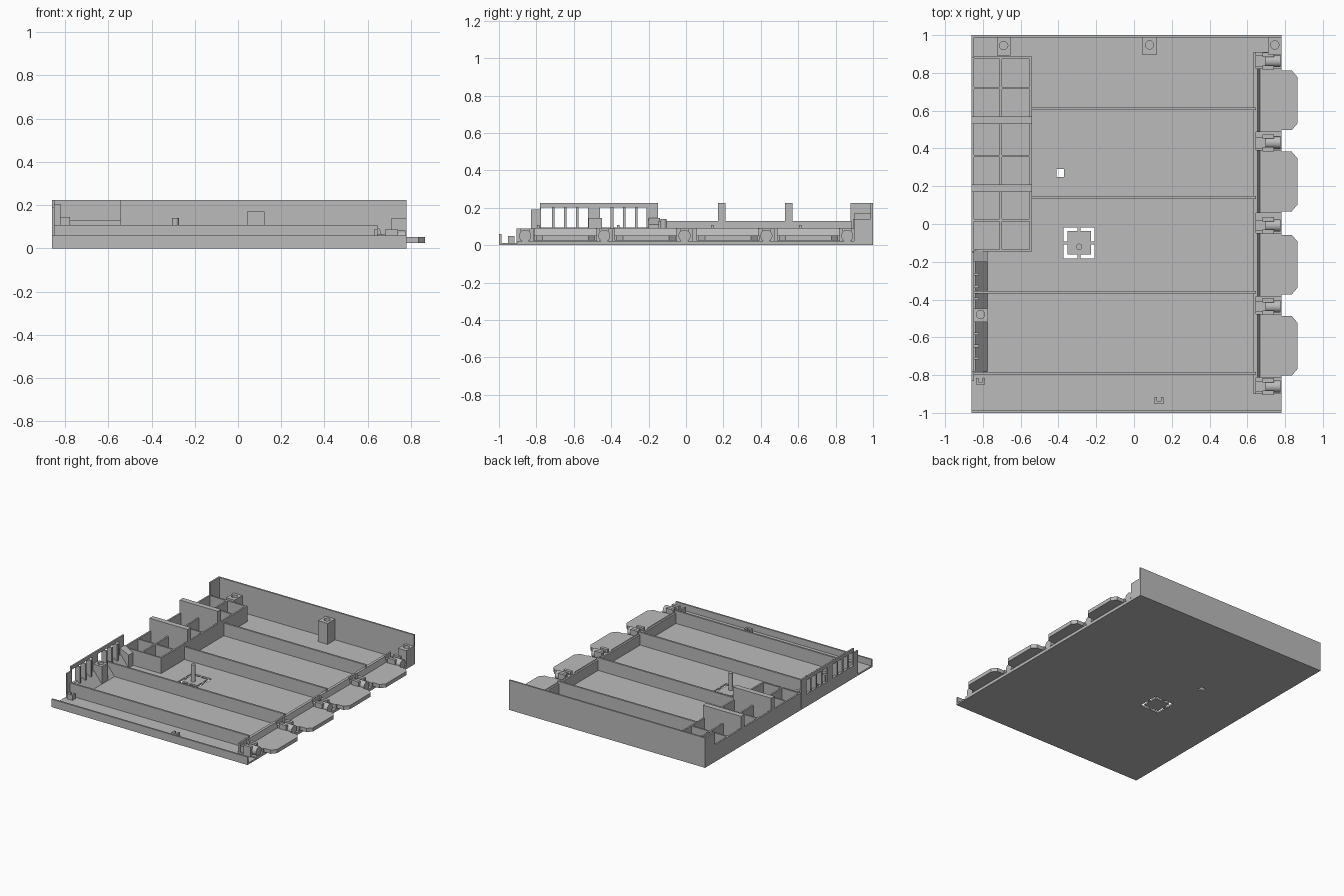
import bpy, bmesh, math
from mathutils import Matrix, Vector

old = bpy.data.objects.get("Cube")
if old:
    bpy.data.objects.remove(old)

grey = bpy.data.materials.new("plain grey")
grey.use_nodes = True
GREY = (0.5, 0.5, 0.5, 1)
grey.diffuse_color = GREY
grey.node_tree.nodes["Principled BSDF"].inputs["Base Color"].default_value = GREY


def finish(name, bm):
    bmesh.ops.recalc_face_normals(bm, faces=bm.faces)
    mesh = bpy.data.meshes.new(name)
    bm.to_mesh(mesh)
    bm.free()
    mesh.materials.append(grey)
    ob = bpy.data.objects.new(name, mesh)
    bpy.context.scene.collection.objects.link(ob)
    return ob


def add_box(bm, x0, x1, y0, y1, z0, z1):
    mat = Matrix.Translation(((x0 + x1) / 2, (y0 + y1) / 2, (z0 + z1) / 2))
    mat = mat @ Matrix.Diagonal((x1 - x0, y1 - y0, z1 - z0, 1))
    bmesh.ops.create_cube(bm, size=1, matrix=mat)


def boxes(name, *dims):
    bm = bmesh.new()
    for d in dims:
        add_box(bm, *d)
    return finish(name, bm)


def cylinder(name, centre, radius, length, along_x=False):
    bm = bmesh.new()
    mat = Matrix.Translation(centre)
    if along_x:
        mat = mat @ Matrix.Rotation(math.pi / 2, 4, 'Y')
    bmesh.ops.create_cone(bm, cap_ends=True, segments=24, radius1=radius,
                          radius2=radius, depth=length, matrix=mat)
    ob = finish(name, bm)
    for p in ob.data.polygons:
        p.use_smooth = len(p.vertices) == 4
    return ob


def prism(name, points, direction):
    """Extrude a closed outline of 3D points along a direction."""
    bm = bmesh.new()
    face = bm.faces.new([bm.verts.new(p) for p in points])
    new = bmesh.ops.extrude_face_region(bm, geom=[face])["geom"]
    verts = [g for g in new if isinstance(g, bmesh.types.BMVert)]
    bmesh.ops.translate(bm, verts=verts, vec=Vector(direction))
    return finish(name, bm)


def cut(ob, cutter):
    """Subtract a cutter, keep the result, drop the cutter."""
    cutter.hide_render = True
    mod = ob.modifiers.new("cut", 'BOOLEAN')
    mod.operation = 'DIFFERENCE'
    mod.solver = 'EXACT'
    mod.object = cutter
    bpy.context.view_layer.update()
    graph = bpy.context.evaluated_depsgraph_get()
    mesh = bpy.data.meshes.new_from_object(ob.evaluated_get(graph))
    ob.modifiers.clear()
    ob.data = mesh
    bpy.data.objects.remove(cutter)


LEFT, RIGHT, T = -0.86, 0.78, 0.012

# Floor with a square hole and the slots around a press button
floor = boxes("floor", (LEFT, RIGHT, -1, 1, 0, T))
slots = [(-0.41, -0.37, 0.25, 0.29, -0.1, 0.1)]
bx, by, outer, inner, bridge = -0.29, -0.1, 0.082, 0.062, 0.008
for sx in (-1, 1):
    for sy in (-1, 1):
        for ax, ay in ((inner, bridge), (bridge, inner)):
            xs = sorted((bx + sx * ax, bx + sx * outer))
            ys = sorted((by + sy * ay, by + sy * outer))
            slots.append((*xs, *ys, -0.1, 0.1))
for s in slots:
    cut(floor, boxes("slot_cutter", s))
cylinder("button_pin", (bx, -0.12, 0.075), 0.016, 0.13)

# Outer walls
boxes("front_wall", (LEFT, RIGHT, -1, -0.987, 0, 0.06))
boxes("back_wall", (LEFT, RIGHT, 0.987, 1, 0, 0.225))
boxes("back_corner_return", (LEFT, LEFT + T, 0.88, 0.99, 0, 0.225))

# Long dividers between the bays
for y, x0 in ((0.61, -0.545), (0.14, -0.545), (-0.362, -0.85), (-0.79, -0.85)):
    boxes("bay_divider", (x0, 0.645, y - 0.007, y + 0.007, 0, 0.108))

# Compartment tray on the left side
TOP = 0.13
tray = [(x, x + T, -0.14, 0.88, 0, TOP) for x in (LEFT, -0.711, -0.553)]
for y in (-0.14, 0.02, 0.36, 0.72, 0.88):
    tray.append((LEFT, -0.541, y - 0.006, y + 0.006, 0, TOP))
boxes("compartment_tray", *tray)
for y in (0.19, 0.55):
    boxes("tall_partition", (LEFT, -0.541, y - 0.02, y + 0.02, 0, 0.225))

# Vented plate with fins beside the slots
vent = boxes("vent_plate", (LEFT, LEFT + T, -0.78, -0.15, 0, 0.225))
fins = []
for start in (-0.775, -0.46):
    cut(vent, boxes("vent_cutter", (-1, -0.8, start, start + 0.25, 0.095, 0.2)))
    for i in (1, 2, 3):
        y = start + 0.0645 * i
        fins.append((LEFT, -0.82, y - 0.007, y + 0.007, 0.08, 0.205))
boxes("vent_fins", *fins)
prism("vent_ramp", [(-0.85, -0.78, T), (-0.85, -0.78, 0.095),
                    (-0.84, -0.78, 0.095), (-0.775, -0.78, T)], (0, 0.58, 0))
prism("rear_gusset", [(-0.85, -0.2, 0), (-0.85, -0.2, 0.145),
                      (-0.775, -0.2, 0.11), (-0.775, -0.2, 0)], (0, 0.06, 0))
prism("front_gusset", [(LEFT, -0.83, 0), (LEFT, -0.83, 0.19),
                       (LEFT, -0.78, 0.19), (LEFT, -0.78, 0)], (T, 0, 0))

# Screw bosses with blind holes
for x, y, w, d, h in ((-0.69, 0.94, 0.035, 0.047, 0.14), (0.082, 0.943, 0.04, 0.046, 0.17),
                      (0.745, 0.943, 0.035, 0.046, 0.14), (-0.813, -0.484, 0.037, 0.036, 0.145)):
    boss = boxes("screw_boss", (x - w, x + w, y - d, y + d, 0, h))
    cut(boss, cylinder("hole_cutter", (x, y + 0.005, h), 0.022, 0.1))

# Small U-shaped clips near the front wall
for x, y in ((0.133, -0.935), (-0.813, -0.833)):
    boxes("wire_clip", (x - 0.024, x + 0.024, y - 0.018, y - 0.003, 0, 0.05),
          (x - 0.024, x - 0.011, y - 0.003, y + 0.018, 0, 0.05),
          (x + 0.011, x + 0.024, y - 0.003, y + 0.018, 0, 0.05))

# Side rail with hinge blocks and round pins
boxes("rail_base", (0.632, RIGHT, -0.9, 0.91, 0, 0.022))
boxes("rail_wall", (0.632, 0.645, -0.9, 0.91, 0, 0.09))
for y in (-0.86, -0.437, -0.008, 0.43, 0.862):
    boxes("hinge_block", (0.68, 0.74, y - 0.045, y - 0.022, 0, 0.088),
          (0.68, 0.74, y + 0.022, y + 0.045, 0, 0.088),
          (0.64, 0.7, y - 0.03, y + 0.03, 0, 0.065))
    cylinder("hinge_pin", (0.735, y, 0.05), 0.032, 0.08, True)

# Flip tabs with chamfered outer corners and a curved inner lip
for y in (-0.645, -0.215, 0.225, 0.655):
    half = 0.168
    edge = half - 0.01
    outline = [(0.65, -half), (RIGHT, -half), (RIGHT, -edge), (0.835, -edge), (0.865, -edge + 0.035)]
    outline += [(x, -v) for x, v in reversed(outline)]
    prism("flip_tab", [(x, y + v, 0.024) for x, v in outline], (0, 0, 0.028))
    lip = [(0.64, 0.024), (0.64, 0.083), (0.646, 0.092), (0.655, 0.092), (0.668, 0.05), (0.668, 0.024)]
    prism("tab_lip", [(x, y - half, z) for x, z in lip], (0, 2 * half, 0))
